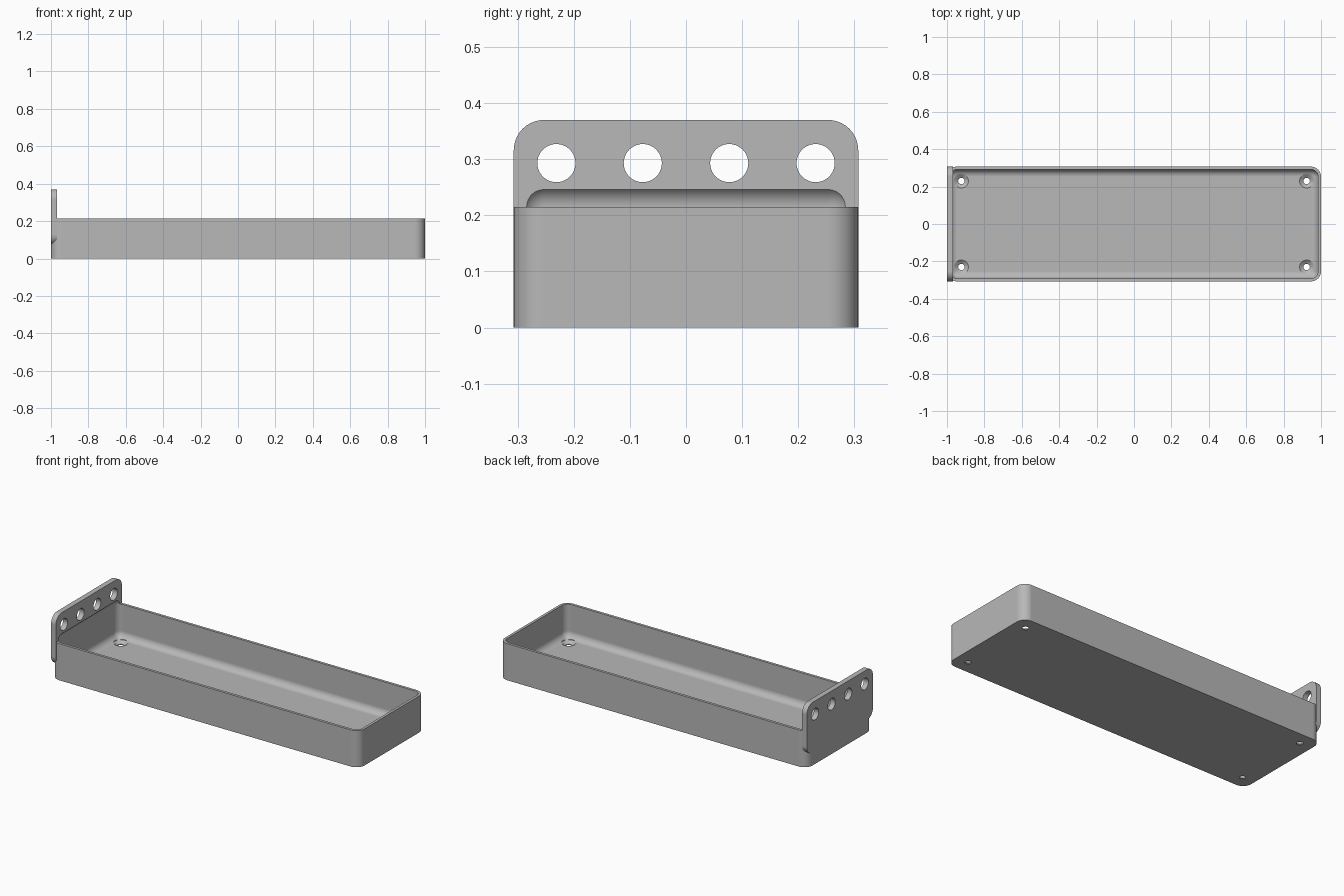
import bpy, bmesh, math
from mathutils import Matrix

if "Cube" in bpy.data.objects:
    bpy.data.objects.remove(bpy.data.objects["Cube"], do_unlink=True)

W = 0.307            # half width
RIM = 0.215          # tray height
R_OUT, R_IN = 0.054, 0.0385
WALL, FLOOR = 0.0154, 0.02
PLATE_T = 0.031      # end plate thickness

grey = bpy.data.materials.new("plain grey")
grey.use_nodes = True
colour = (0.48, 0.48, 0.48, 1)
grey.diffuse_color = colour
grey.node_tree.nodes["Principled BSDF"].inputs["Base Color"].default_value = colour


def to_object(name, bm):
    bmesh.ops.recalc_face_normals(bm, faces=bm.faces)
    mesh = bpy.data.meshes.new(name)
    bm.to_mesh(mesh)
    bm.free()
    mesh.materials.append(grey)
    obj = bpy.data.objects.new(name, mesh)
    bpy.context.collection.objects.link(obj)
    return obj


def rounded_box(name, low, high, radius, axis=None):
    """Box with rounded edges: those along one axis, or all of them."""
    bm = bmesh.new()
    bmesh.ops.create_cube(bm, size=1)
    for v in bm.verts:
        v.co = [(a + b) / 2 + c * (b - a) for a, b, c in zip(low, high, v.co)]
    edges = [e for e in bm.edges if axis is None
             or abs((e.verts[0].co - e.verts[1].co).normalized()[axis]) > 0.9]
    bmesh.ops.bevel(bm, geom=edges, offset=radius, segments=10, profile=0.5,
                    affect='EDGES', clamp_overlap=True)
    return to_object(name, bm)


def lathe(name, profile, matrix):
    """Closed turned solid from (radius, height) points."""
    bm = bmesh.new()
    n = 40
    rings = [[bm.verts.new(matrix @ Matrix.Rotation(math.tau * i / n, 4, 'Z')
                           @ Matrix.Translation((r, 0, z)).translation)
              for i in range(n)] for r, z in profile]
    for a, b in zip(rings, rings[1:]):
        for i in range(n):
            j = (i + 1) % n
            bm.faces.new((a[i], a[j], b[j], b[i]))
    bm.faces.new(rings[0])
    bm.faces.new(rings[-1])
    return to_object(name, bm)


def combine(target, tool, operation):
    """Apply a boolean and remove the tool."""
    tool.hide_render = True
    mod = target.modifiers.new("combine", 'BOOLEAN')
    mod.operation, mod.solver, mod.object = operation, 'EXACT', tool
    graph = bpy.context.evaluated_depsgraph_get()
    mesh = bpy.data.meshes.new_from_object(target.evaluated_get(graph))
    target.modifiers.clear()
    target.data = mesh
    bpy.data.objects.remove(tool, do_unlink=True)


# Outer tray block joined to the upright end plate
tray = rounded_box("tray", (-1, -W, 0), (1, W, RIM), R_OUT, axis=2)
plate = rounded_box("end_plate", (-1, -W, 0.074), (-1 + PLATE_T, W, 0.37), R_OUT, axis=0)
combine(tray, plate, 'UNION')

# Rounded cavity, which also scoops into the end plate
cavity = rounded_box("cavity", (-1 + WALL, -W + WALL, FLOOR),
                     (1 - WALL, W - WALL, RIM + R_IN), R_IN)
combine(tray, cavity, 'DIFFERENCE')

# Row of round holes through the end plate
for k in (-1.5, -0.5, 0.5, 1.5):
    place = Matrix.Translation((-1, k * 0.154, 0.293)) @ Matrix.Rotation(math.pi / 2, 4, 'Y')
    combine(tray, lathe("plate_hole", [(0.034, -0.05), (0.034, 0.1)], place), 'DIFFERENCE')

# Countersunk screw holes in the floor corners
screw = [(0.017, -0.02), (0.017, 0.005), (0.039, FLOOR + 0.001), (0.039, 0.06)]
for x in (-0.923, 0.923):
    for y in (-0.23, 0.23):
        combine(tray, lathe("screw_hole", screw, Matrix.Translation((x, y, 0))), 'DIFFERENCE')

# Smooth curves, crisp edges
bpy.ops.object.select_all(action='DESELECT')
tray.select_set(True)
bpy.context.view_layer.objects.active = tray
bpy.ops.object.shade_smooth_by_angle(angle=math.radians(30))
normals = tray.modifiers.new("flat faces", 'WEIGHTED_NORMAL')
normals.keep_sharp = True
